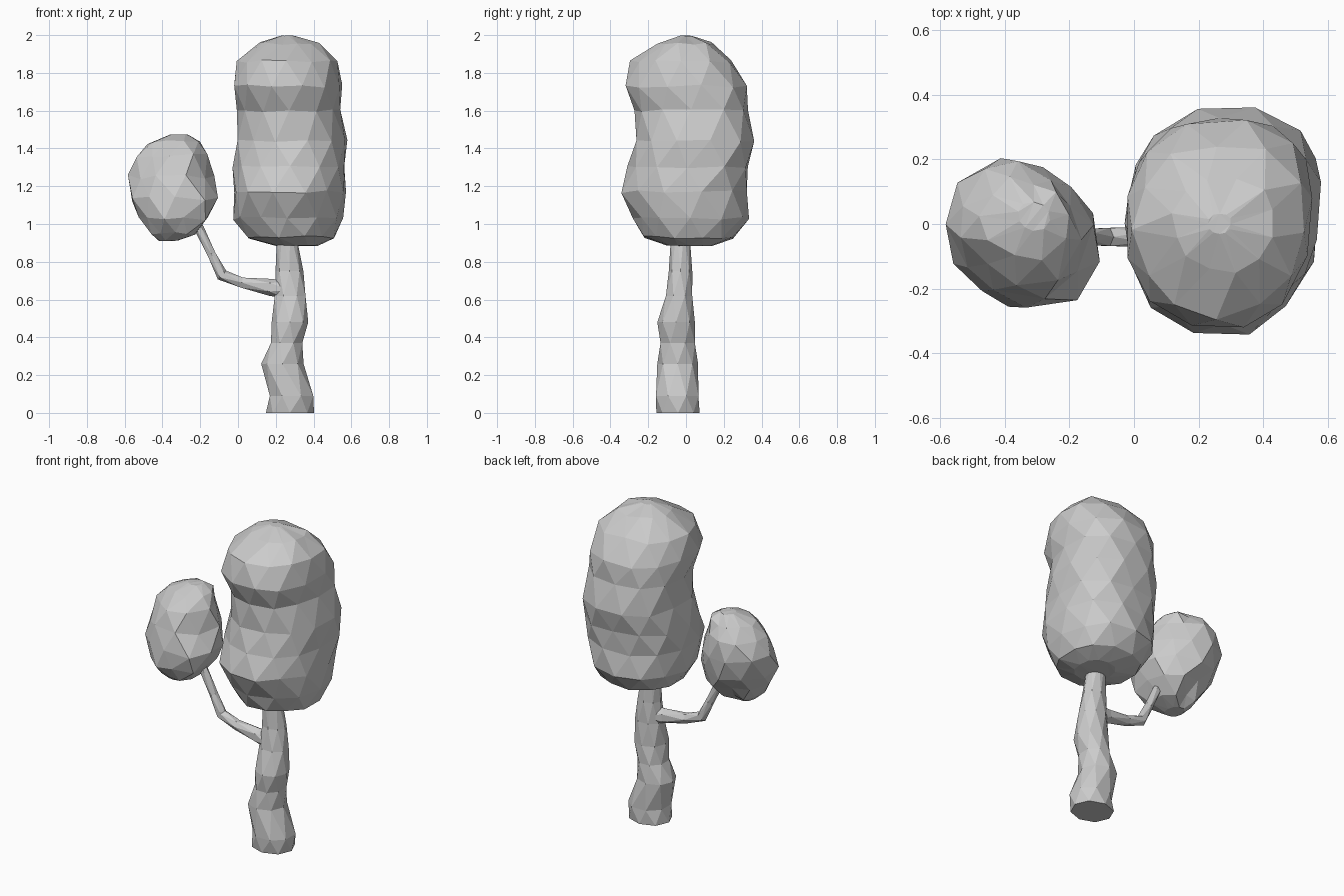
import bpy, bmesh, math, random
from mathutils import Vector

if "Cube" in bpy.data.objects:
    bpy.data.objects.remove(bpy.data.objects["Cube"])

random.seed(4)


def skin(name, rings, jitter=0.0):
    """Flat-shaded triangle skin over rings of points, staggered by half a step."""
    bm = bmesh.new()
    loops = []
    for k, ring in enumerate(rings):
        amount = jitter * (0.2 if k in (0, len(rings) - 1) else 1)
        loops.append([bm.verts.new(p + Vector([random.uniform(-amount, amount) for _ in range(3)]))
                      for p in ring])
    n = len(loops[0])
    for k, (lo, hi) in enumerate(zip(loops, loops[1:])):
        for i in range(n):
            j = (i + 1) % n
            if k % 2 == 0:
                bm.faces.new((lo[i], lo[j], hi[i]))
                bm.faces.new((lo[j], hi[j], hi[i]))
            else:
                bm.faces.new((lo[i], lo[j], hi[j]))
                bm.faces.new((lo[i], hi[j], hi[i]))
    bm.faces.new(loops[0][::-1])
    bm.faces.new(loops[-1])
    bmesh.ops.triangulate(bm, faces=[f for f in bm.faces if len(f.verts) > 4])
    bmesh.ops.recalc_face_normals(bm, faces=bm.faces)
    mesh = bpy.data.meshes.new(name)
    bm.to_mesh(mesh)
    bm.free()
    obj = bpy.data.objects.new(name, mesh)
    bpy.context.collection.objects.link(obj)
    return obj


def level_rings(rows, n, power=1.0, corners=(0, 0, 0, 0)):
    """Rows of (z, x min, x max, y min, y max) turned into horizontal rings.
    corners swells (+) or trims (-) the four diagonal quadrants."""
    out = []
    grow = 1 / math.cos(math.pi / n / 2)
    for k, (z, x0, x1, y0, y1) in enumerate(rows):
        ring = []
        fade = 0.4 if k < 3 else 1.0
        for i in range(n):
            a = 2 * math.pi * (i + 0.5 * (k % 2)) / n
            c, s = math.cos(a), math.sin(a)
            b = corners[min(3, int(a / (math.pi / 2)) % 4)]
            swell = grow * (1 + fade * b * abs(math.sin(2 * a)))
            c = math.copysign(abs(c) ** power, c)
            s = math.copysign(abs(s) ** power, s)
            ring.append(Vector(((x0 + x1) / 2 + c * (x1 - x0) / 2 * swell,
                                (y0 + y1) / 2 + s * (y1 - y0) / 2 * swell, z)))
        out.append(ring)
    return out


# Trunk: flared foot, bends, thinner top hidden in the crown
trunk = [
    (0.00, 0.150, 0.400, -0.155, 0.070),
    (0.09, 0.162, 0.405, -0.165, 0.072),
    (0.26, 0.125, 0.345, -0.150, 0.062),
    (0.37, 0.170, 0.345, -0.140, 0.052),
    (0.48, 0.180, 0.370, -0.150, 0.045),
    (0.62, 0.190, 0.362, -0.110, 0.037),
    (0.75, 0.200, 0.345, -0.090, 0.032),
    (0.97, 0.205, 0.305, -0.080, 0.020),
]
skin("trunk", level_rings(trunk, 8, 0.95))

# Main crown: tall, slightly pinched in the middle, fuller at the back right
crown = [
    (0.885, 0.20, 0.42, -0.10, 0.14),
    (0.93, 0.05, 0.51, -0.23, 0.25),
    (1.03, -0.02, 0.55, -0.28, 0.33),
    (1.17, -0.03, 0.56, -0.355, 0.31),
    (1.30, -0.02, 0.565, -0.31, 0.33),
    (1.44, -0.01, 0.57, -0.28, 0.355),
    (1.60, -0.01, 0.545, -0.27, 0.32),
    (1.73, -0.03, 0.54, -0.335, 0.31),
    (1.86, 0.00, 0.52, -0.29, 0.24),
    (1.955, 0.12, 0.43, -0.15, 0.14),
    (1.997, 0.23, 0.30, -0.03, 0.03),
]
skin("main_crown", level_rings(crown, 12, 0.92, (0.11, 0.02, -0.05, -0.02)), 0.008)

# Side branch: tapered tube along a bent path
path = [Vector(p) for p in ((0.27, -0.04, 0.65), (0.17, -0.04, 0.665), (0.02, -0.04, 0.69),
                            (-0.085, -0.04, 0.73), (-0.14, -0.04, 0.84),
                            (-0.205, -0.045, 0.975), (-0.25, -0.045, 1.06))]
radii = (0.055, 0.045, 0.031, 0.032, 0.025, 0.026, 0.02)
tube = []
for k, (p, r) in enumerate(zip(path, radii)):
    t = (path[min(k + 1, len(path) - 1)] - path[max(k - 1, 0)]).normalized()
    side = Vector((0, 1, 0))
    up = t.cross(side).normalized()
    tube.append([p + r * (math.cos(a) * side + math.sin(a) * up)
                 for a in (2 * math.pi * (i + 0.5 * (k % 2)) / 6 for i in range(6))])
skin("side_branch", tube)

# Small crown: crumpled ball leaning back as it rises, fuller at the front right
ball = [
    (0.913, -0.42, -0.32, -0.14, -0.02),
    (0.95, -0.47, -0.22, -0.20, 0.05),
    (1.03, -0.53, -0.15, -0.26, 0.12),
    (1.13, -0.575, -0.11, -0.265, 0.17),
    (1.25, -0.57, -0.14, -0.22, 0.20),
    (1.36, -0.54, -0.17, -0.18, 0.19),
    (1.43, -0.47, -0.21, -0.10, 0.14),
    (1.472, -0.36, -0.26, -0.02, 0.07),
]
skin("small_crown", level_rings(ball, 10, 0.95, (-0.06, 0.0, -0.09, 0.09)), 0.015)
